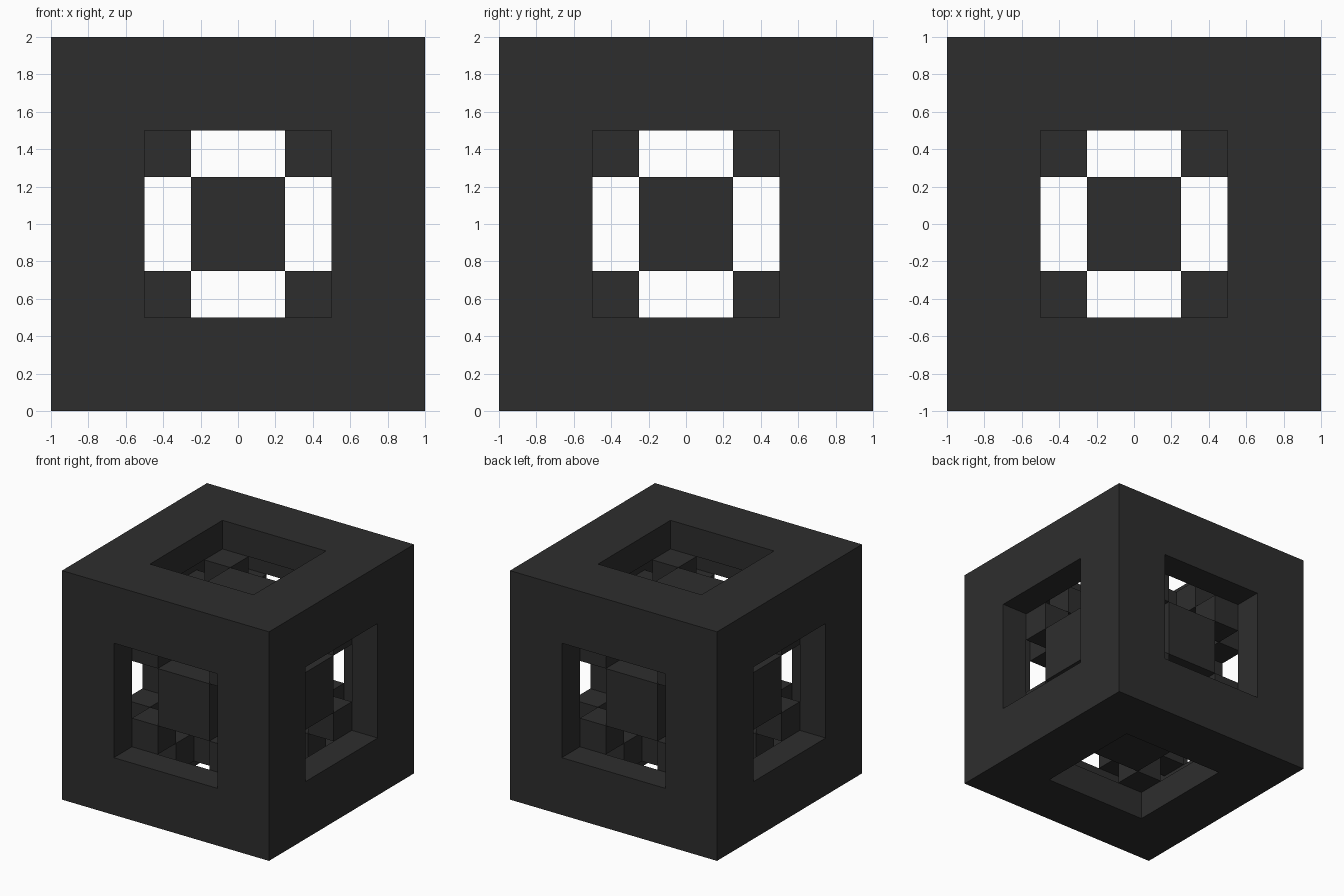
import bpy, bmesh
from mathutils import Vector

cube = bpy.data.objects.get("Cube")
if cube:
    bpy.data.objects.remove(cube, do_unlink=True)

# Single charcoal material
COLOUR = (0.027, 0.027, 0.027, 1.0)
mat = bpy.data.materials.new("charcoal")
mat.use_nodes = True
mat.diffuse_color = COLOUR
bsdf = mat.node_tree.nodes["Principled BSDF"]
bsdf.inputs["Base Color"].default_value = COLOUR
bsdf.inputs["Roughness"].default_value = 0.8

CENTRE = Vector((0, 0, 1))


def add_object(name, bm):
    mesh = bpy.data.meshes.new(name)
    bm.to_mesh(mesh)
    bm.free()
    mesh.materials.append(mat)
    obj = bpy.data.objects.new(name, mesh)
    obj.location = CENTRE
    bpy.context.collection.objects.link(obj)
    return obj


def add_box(bm, centre, size):
    verts = bmesh.ops.create_cube(bm, size=1)["verts"]
    bmesh.ops.scale(bm, vec=size, verts=verts)
    bmesh.ops.translate(bm, vec=centre, verts=verts)


def on_axis(axis, depth, u, v):
    """Vector with depth along the axis and u, v along the other two."""
    vec = Vector((0, 0, 0))
    vec[axis], vec[(axis + 1) % 3], vec[(axis + 2) % 3] = depth, u, v
    return vec


# Outer shell: cube with a square window in every face, walls 0.25 thick
bm = bmesh.new()
bmesh.ops.create_cube(bm, size=2)
windows = bm.faces[:]
bmesh.ops.inset_individual(bm, faces=windows, thickness=0.5, use_even_offset=True)
bmesh.ops.delete(bm, geom=windows, context='FACES')
shell = add_object("outer_shell", bm)
wall = shell.modifiers.new("wall_thickness", 'SOLIDIFY')
wall.thickness = 0.25
wall.offset = -1
wall.use_even_offset = True

# Behind each window: a square plate and four small corner cubes
SIDES = {"right": (0, -1), "left": (0, 1), "front": (1, -1),
         "back": (1, 1), "bottom": (2, -1), "top": (2, 1)}
for side, (axis, sign) in SIDES.items():
    depth = sign * 0.625

    bm = bmesh.new()
    add_box(bm, on_axis(axis, depth, 0, 0), on_axis(axis, 0.25, 0.5, 0.5))
    add_object(side + "_inner_plate", bm)

    bm = bmesh.new()
    for u in (-0.375, 0.375):
        for v in (-0.375, 0.375):
            add_box(bm, on_axis(axis, depth, u, v), Vector((0.25, 0.25, 0.25)))
    add_object(side + "_corner_cubes", bm)
